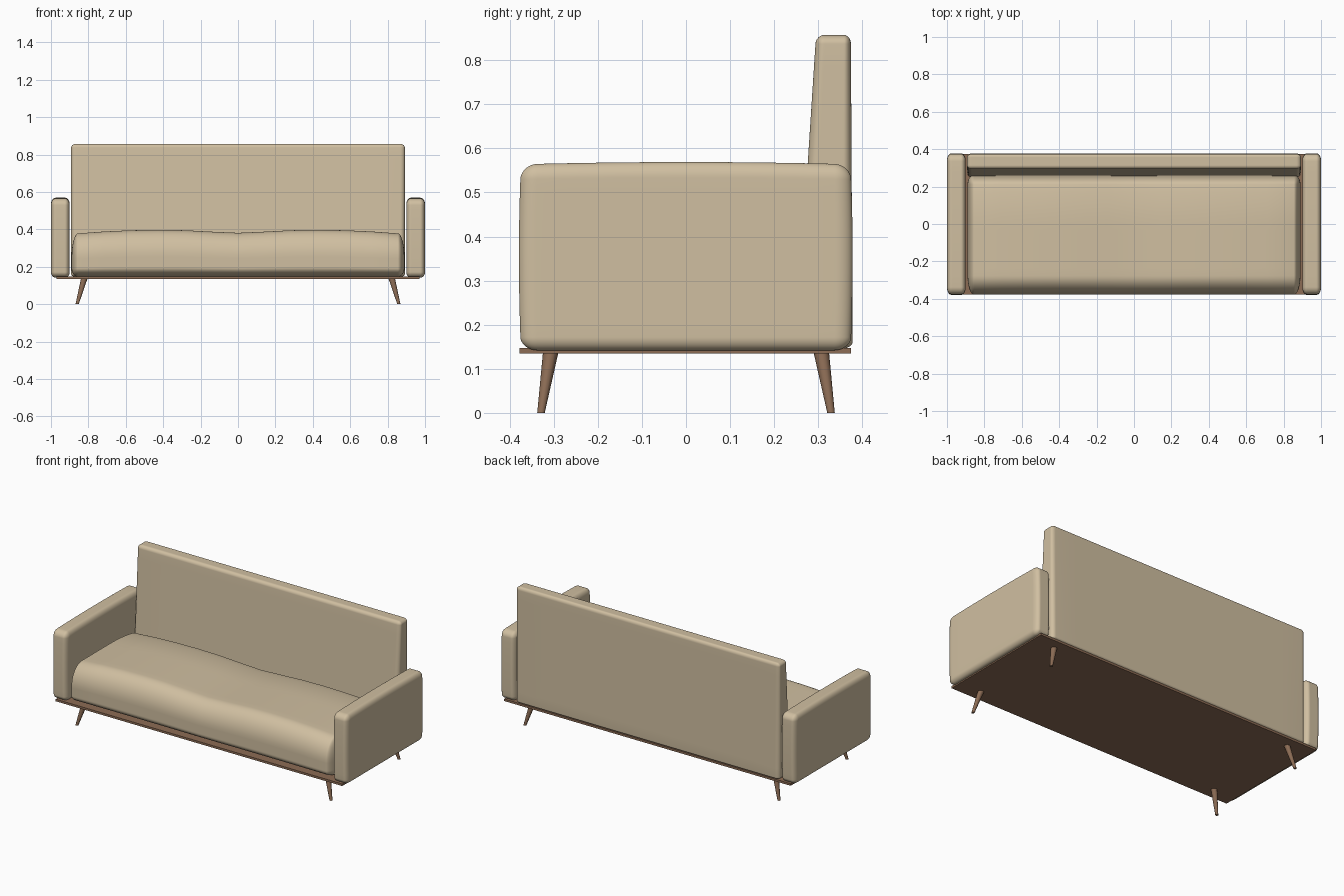
import bpy, bmesh, math
from mathutils import Vector

if "Cube" in bpy.data.objects:
    bpy.data.objects.remove(bpy.data.objects["Cube"])


def material(name, rgb):
    m = bpy.data.materials.new(name)
    m.diffuse_color = (*rgb, 1)
    m.use_nodes = True
    m.node_tree.nodes["Principled BSDF"].inputs["Base Color"].default_value = m.diffuse_color
    return m


FABRIC = material("cream fabric", (0.63, 0.52, 0.355))
WOOD = material("brown wood", (0.262, 0.15, 0.09))


def finish(bm, name, mat, smooth):
    bmesh.ops.recalc_face_normals(bm, faces=bm.faces)
    me = bpy.data.meshes.new(name)
    bm.to_mesh(me)
    bm.free()
    me.materials.append(mat)
    for p in me.polygons:
        p.use_smooth = smooth
    ob = bpy.data.objects.new(name, me)
    bpy.context.collection.objects.link(ob)
    return ob


def cushion(name, lo, hi, radii, deform=None):
    """Rounded box; radii gives (low side, high side) per axis."""
    bm = bmesh.new()
    bmesh.ops.create_cube(bm, size=2)
    bmesh.ops.subdivide_edges(bm, edges=bm.edges[:], cuts=23, use_grid_fill=True)
    for v in bm.verts:
        inner, d, r = Vector(), Vector(), Vector()
        for a in range(3):
            t = v.co[a]
            r[a] = radii[a][0] if t < 0 else radii[a][1]
            l, h = lo[a] + radii[a][0], hi[a] - radii[a][1]
            inner[a] = l + (h - l) * (max(-0.5, min(0.5, t)) + 0.5)
            c = max(0, abs(t) - 0.5) * 2
            d[a] = math.copysign(math.tan(c * math.pi / 4), t)
        d.normalize()
        v.co = Vector([inner[a] + d[a] * r[a] for a in range(3)])
        if deform:
            deform(v.co)
    return finish(bm, name, FABRIC, True)


# Seat: two soft humps, rolled front edge
def seat_shape(p):
    w = max(0, (p.z - 0.147) / 0.25)
    drop = 0.016 * math.exp(-(p.x / 0.2) ** 2)
    drop += 0.022 * (max(0, abs(p.x) - 0.42) / 0.47) ** 2
    drop += 0.03 * (max(0, p.y) / 0.26) ** 2
    p.z -= drop * w


cushion("seat", (-0.89, -0.377, 0.146), (0.89, 0.262, 0.397),
        ((0.035, 0.035), (0.10, 0.05), (0.05, 0.14)), seat_shape)


# Backrest: front face leans back towards the top
def back_shape(p):
    t = (p.z - 0.147) / 0.71
    k = (0.378 - p.y) / 0.13
    y_front, y_rear = 0.249 + 0.046 * t, 0.378 - 0.004 * t
    p.y = y_rear + (y_front - y_rear) * k


cushion("backrest", (-0.892, 0.248, 0.146), (0.892, 0.378, 0.857),
        ((0.025, 0.025), (0.03, 0.025), (0.015, 0.02)), back_shape)


# Arms: slightly puffed slabs
def arm_shape(p):
    u = (p.z - 0.355) / 0.213
    p.y *= 1 - 0.012 * u * u
    p.z -= 0.005 * (p.y / 0.37) ** 2 * max(0, u)


for side, s in (("left", -1), ("right", 1)):
    x0, x1 = sorted((s * 0.9, s * 1.0))
    cushion(side + "_arm", (x0, -0.379, 0.142), (x1, 0.378, 0.569),
            ((0.025, 0.025), (0.038, 0.038), (0.03, 0.035)), arm_shape)

# Base board
bm = bmesh.new()
bmesh.ops.create_cube(bm, size=1)
for v in bm.verts:
    v.co = Vector((v.co.x * 1.94, v.co.y * 0.752 - 0.002, 0.141 + v.co.z * 0.013))
finish(bm, "base_board", WOOD, False)

# Splayed tapered legs
N = 12
for sx in (-1, 1):
    for sy in (-1, 1):
        bm = bmesh.new()
        rings = []
        for x, y, z, r in ((0.86, 0.329, 0, 0.0085), (0.822, 0.307, 0.137, 0.0175)):
            rings.append([bm.verts.new((sx * (x + r * math.cos(i * math.tau / N)),
                                        sy * (y + r * math.sin(i * math.tau / N)), z))
                          for i in range(N)])
        a, b = rings
        for i in range(N):
            j = (i + 1) % N
            bm.faces.new((a[i], a[j], b[j], b[i]))
        bm.faces.new(a)
        bm.faces.new(b)
        name = ("front" if sy < 0 else "rear") + ("_left" if sx < 0 else "_right") + "_leg"
        ob = finish(bm, name, WOOD, True)
        for p in ob.data.polygons:
            p.use_smooth = len(p.vertices) == 4
